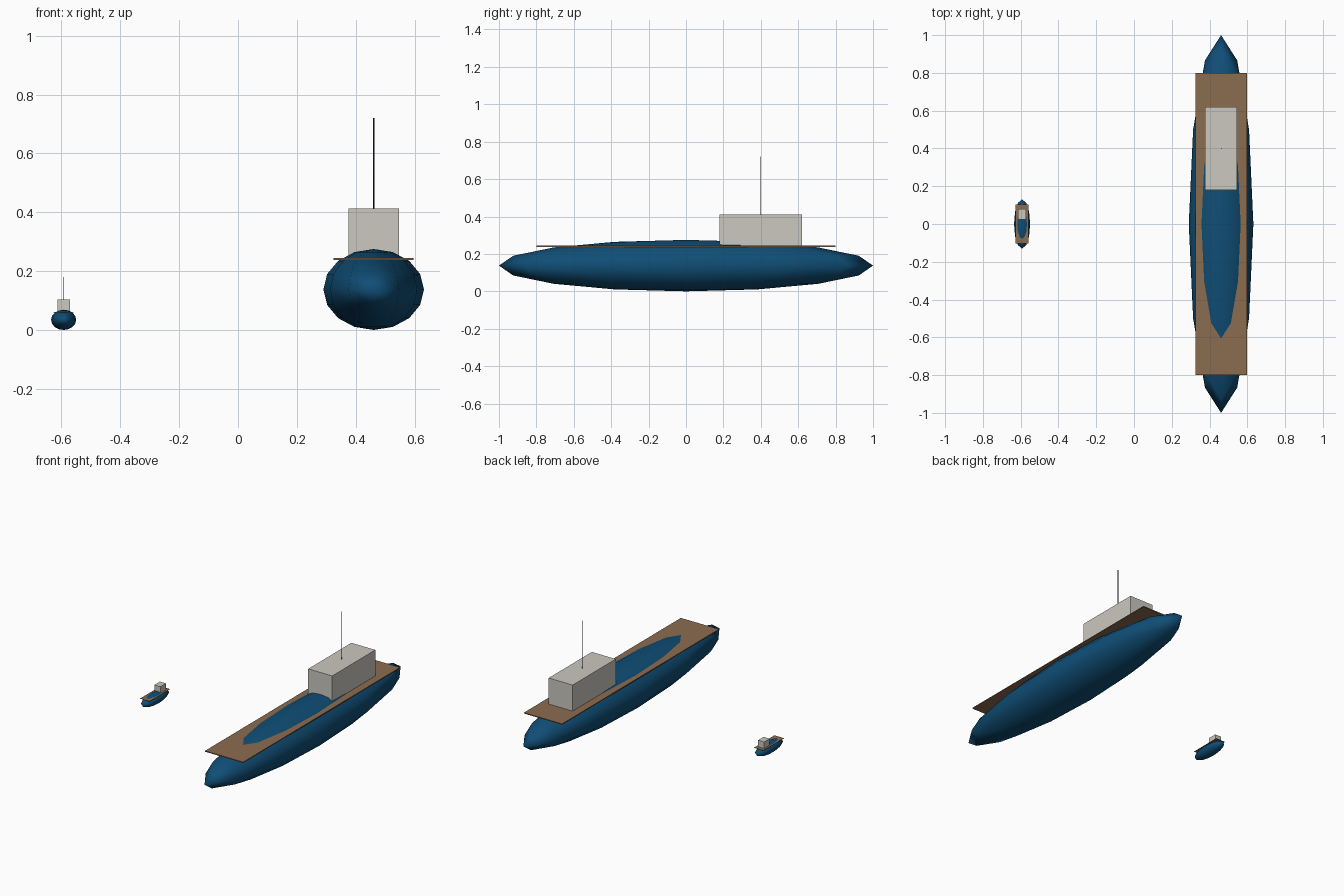
import bpy
import bmesh
from mathutils import Matrix, Vector

if "Cube" in bpy.data.objects:
    bpy.data.objects.remove(bpy.data.objects["Cube"])


def material(name, rgb):
    m = bpy.data.materials.new(name)
    m.diffuse_color = (*rgb, 1.0)
    m.use_nodes = True
    m.node_tree.nodes["Principled BSDF"].inputs["Base Color"].default_value = m.diffuse_color
    return m


BLUE = material("hull_blue", (0.0048, 0.075, 0.18))
BROWN = material("deck_brown", (0.26, 0.15, 0.08))
CREAM = material("cabin_cream", (0.60, 0.58, 0.53))
DARK = material("mast_dark", (0.025, 0.025, 0.025))


def finish(bm, name, mat, smooth=False):
    for f in bm.faces:
        f.smooth = smooth
    mesh = bpy.data.meshes.new(name)
    bm.to_mesh(mesh)
    bm.free()
    mesh.materials.append(mat)
    bpy.context.collection.objects.link(bpy.data.objects.new(name, mesh))


def place(center, size):
    return Matrix.Translation(center) @ Matrix.Diagonal((*size, 1.0))


def box(name, low, high, mat):
    low, high = Vector(low), Vector(high)
    bm = bmesh.new()
    bmesh.ops.create_cube(bm, size=1, matrix=place((low + high) / 2, high - low))
    finish(bm, name, mat)


def ship(prefix, x, s, length):
    """s scales width and height, length is half the hull length."""
    # Hull: stretched low-poly ball
    bm = bmesh.new()
    bmesh.ops.create_uvsphere(
        bm, u_segments=12, v_segments=8, radius=1,
        matrix=place((x, 0, 0.1375 * s), (0.171 * s, length, 0.1375 * s)))
    finish(bm, prefix + "_hull", BLUE, True)

    # Deck: thin plank that the hull crown rises through
    box(prefix + "_deck", (x - 0.136 * s, -0.8 * length, 0.238 * s),
        (x + 0.136 * s, 0.8 * length, 0.244 * s), BROWN)

    # Cabin towards the stern
    box(prefix + "_cabin", (x - 0.0855 * s, 0.18 * length, 0.242 * s),
        (x + 0.0855 * s, 0.62 * length, 0.412 * s), CREAM)

    # Mast on the cabin roof
    bm = bmesh.new()
    bmesh.ops.create_cone(
        bm, cap_ends=True, segments=8, radius1=0.002 * s, radius2=0.002 * s,
        depth=0.311 * s,
        matrix=Matrix.Translation((x, 0.4 * length, 0.5655 * s)))
    finish(bm, prefix + "_mast", DARK, True)


ship("large_ship", 0.461, 1.0, 1.0)
ship("small_ship", -0.5925, 0.25, 0.13)
